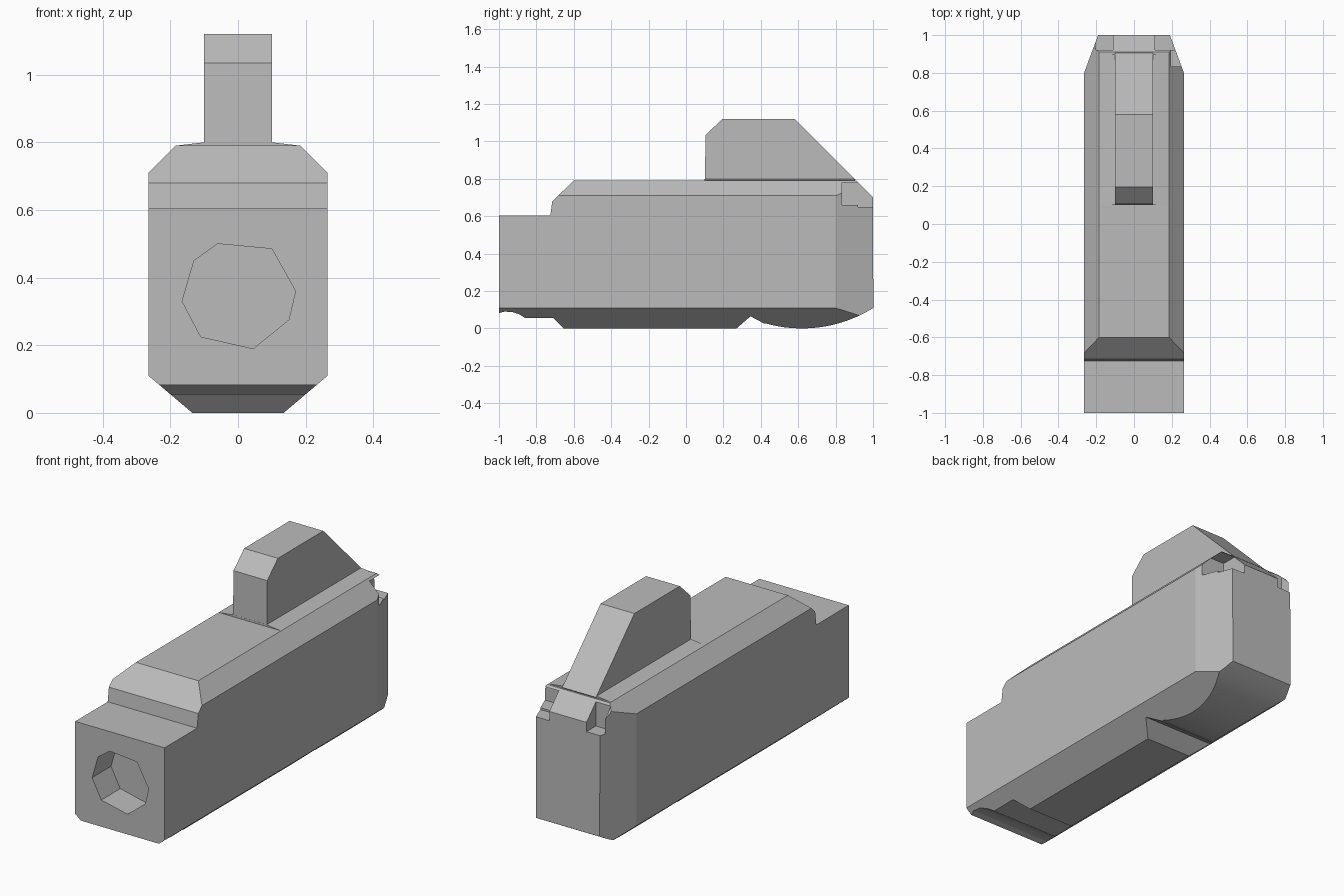
import bpy, bmesh, math

cube = bpy.data.objects.get("Cube")
if cube:
    bpy.data.objects.remove(cube, do_unlink=True)

grey = bpy.data.materials.new("plain grey")
grey.use_nodes = True
GREY = (0.5, 0.5, 0.5, 1)
grey.diffuse_color = GREY
grey.node_tree.nodes["Principled BSDF"].inputs["Base Color"].default_value = GREY


def prism(name, points, axis, start, end):
    """Extrude a 2D outline along axis x, y or z."""
    place = {"x": lambda a, b, d: (d, a, b),
             "y": lambda a, b, d: (a, d, b),
             "z": lambda a, b, d: (a, b, d)}[axis]
    bm = bmesh.new()
    rings = [[bm.verts.new(place(a, b, d)) for a, b in points] for d in (start, end)]
    bm.faces.new(rings[0])
    bm.faces.new(rings[1])
    n = len(points)
    for i in range(n):
        j = (i + 1) % n
        bm.faces.new((rings[0][i], rings[0][j], rings[1][j], rings[1][i]))
    bmesh.ops.recalc_face_normals(bm, faces=bm.faces)
    mesh = bpy.data.meshes.new(name)
    bm.to_mesh(mesh)
    bm.free()
    mesh.materials.append(grey)
    obj = bpy.data.objects.new(name, mesh)
    bpy.context.collection.objects.link(obj)
    return obj


def box(name, x0, x1, y0, y1, z0, z1):
    return prism(name, [(x0, y0), (x1, y0), (x1, y1), (x0, y1)], "z", z0, z1)


def combine(target, tool, operation):
    """Apply a boolean and discard the tool."""
    mod = target.modifiers.new("cut", "BOOLEAN")
    mod.operation, mod.object, mod.solver = operation, tool, "EXACT"
    bpy.context.view_layer.objects.active = target
    bpy.ops.object.modifier_apply(modifier=mod.name)
    bpy.data.objects.remove(tool, do_unlink=True)


def mirrored(half):
    return half + [(-a, b) for a, b in reversed(half)]


# Body side profile: rounded rear belly, then foot, front recess, stepped nose
cy, r = 0.62, 0.72
belly = [(cy + r * math.sin(t), r - r * math.cos(t))
         for t in [math.radians(32 - 4 * i) for i in range(13)]]
profile = [(-1, 0.605), (-0.725, 0.605), (-0.715, 0.68), (-0.6, 0.79),
           (0.91, 0.79), (1, 0.70)] + belly + [
           (0.42, 0.025), (0.345, 0.065), (0.27, 0), (-0.655, 0), (-0.71, 0.055),
           (-0.86, 0.055), (-0.89, 0.075), (-0.93, 0.088), (-0.97, 0.09), (-1, 0.082)]
body = prism("body", profile, "x", -0.5, 0.5)

# Chamfered cross-section and tapered rear corners
section = mirrored([(0.123, -0.01), (0.135, 0), (0.265, 0.11), (0.265, 0.71), (0.175, 0.8)])
combine(body, prism("section_cutter", section, "y", -1.5, 1.5), "INTERSECT")
outline = mirrored([(0.302, -1.5), (0.302, 0.7), (0.115, 1.2)])
combine(body, prism("outline_cutter", outline, "z", -0.5, 1.5), "INTERSECT")

# Irregular eight-sided front socket
socket = [(-0.06, 0.5), (0.1, 0.485), (0.17, 0.36), (0.15, 0.275),
          (0.045, 0.19), (-0.11, 0.225), (-0.165, 0.33), (-0.13, 0.45)]
combine(body, prism("socket_cutter", socket, "y", -1.2, -0.84), "DIFFERENCE")

# Rear notches beside the fin, with an undercut on one side
combine(body, box("right_notch", -0.2, -0.11, 0.92, 1.2, 0.65, 1), "DIFFERENCE")
combine(body, box("left_notch", 0.11, 0.4, 0.92, 1.2, 0.65, 1), "DIFFERENCE")
combine(body, box("left_undercut", 0.11, 0.4, 0.835, 1.1, 0.66, 0.78), "DIFFERENCE")

# Sight fin and its shallow sloped base
fin = prism("fin", [(0.1, 0.76), (0.105, 1.035), (0.195, 1.12), (0.58, 1.12),
                    (0.905, 0.795), (0.88, 0.76)], "x", -0.1, 0.1)
base = prism("fin_base", mirrored([(0.185, 0.785), (0.185, 0.79), (0.1, 0.8)]),
             "y", 0.1, 0.9)

# Smooth only the gentle curves
for obj in (body, fin, base):
    bpy.ops.object.select_all(action="DESELECT")
    obj.select_set(True)
    bpy.context.view_layer.objects.active = obj
    bpy.ops.object.shade_smooth_by_angle(angle=math.radians(16))
